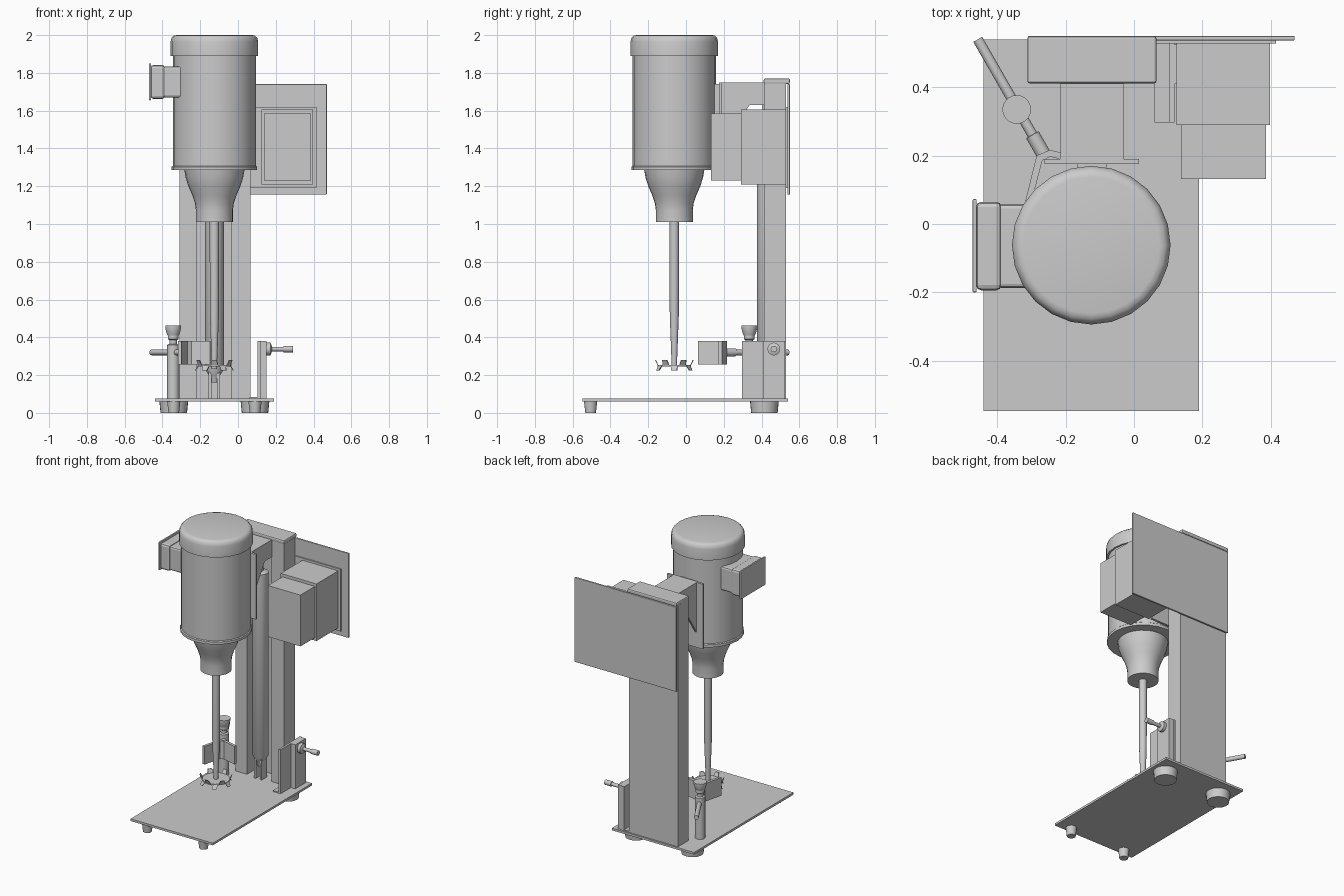
import bpy, bmesh, math
from mathutils import Vector

if "Cube" in bpy.data.objects:
    bpy.data.objects.remove(bpy.data.objects["Cube"])

CX, CY = -0.125, -0.062   # motor axis


def finish(name, bm, smooth=False):
    bmesh.ops.recalc_face_normals(bm, faces=bm.faces)
    me = bpy.data.meshes.new(name)
    bm.to_mesh(me)
    bm.free()
    ob = bpy.data.objects.new(name, me)
    bpy.context.collection.objects.link(ob)
    if smooth:
        bpy.ops.object.select_all(action='DESELECT')
        ob.select_set(True)
        bpy.context.view_layer.objects.active = ob
        bpy.ops.object.shade_smooth_by_angle(angle=math.radians(35))
    return ob


def box(name, x0, x1, y0, y1, z0, z1, bevel=0):
    bm = bmesh.new()
    bmesh.ops.create_cube(bm, size=1)
    for v in bm.verts:
        v.co = ((x0 + x1) / 2 + v.co.x * (x1 - x0),
                (y0 + y1) / 2 + v.co.y * (y1 - y0),
                (z0 + z1) / 2 + v.co.z * (z1 - z0))
    ob = finish(name, bm)
    if bevel:
        m = ob.modifiers.new("edge", 'BEVEL')
        m.width, m.segments = bevel, 2
    return ob


def prism(name, pts, offset):
    """Extrude a closed 3D polygon along an offset vector."""
    bm = bmesh.new()
    f = bm.faces.new([bm.verts.new(p) for p in pts])
    r = bmesh.ops.extrude_face_region(bm, geom=[f])
    bmesh.ops.translate(bm, vec=offset,
                        verts=[g for g in r['geom'] if isinstance(g, bmesh.types.BMVert)])
    return finish(name, bm)


def turned(name, origin, axis, profile, n=24):
    """Revolve (radius, distance) points about an axis, capped at both ends."""
    q = Vector(axis).to_track_quat('Z', 'Y')
    bm = bmesh.new()
    rings = []
    for r, d in profile:
        rings.append([bm.verts.new(Vector(origin) + q @ Vector(
            (r * math.cos(2 * math.pi * i / n), r * math.sin(2 * math.pi * i / n), d)))
            for i in range(n)])
    for a, b in zip(rings, rings[1:]):
        for i in range(n):
            bm.faces.new((a[i], a[(i + 1) % n], b[(i + 1) % n], b[i]))
    bm.faces.new(rings[0])
    bm.faces.new(rings[-1])
    return finish(name, bm, True)


UP, RIGHT = (0, 0, 1), (1, 0, 0)

# Base plate and feet
box("base_plate", -0.44, 0.19, -0.547, 0.54, 0.06, 0.075)
for side, x in (("left", -0.34), ("right", 0.09)):
    turned("rear_foot_" + side, (x, 0.415, 0), UP, [(0.07, 0), (0.076, 0.06)])
    turned("front_foot_" + side, (x, -0.505, 0), UP, [(0.028, 0), (0.035, 0.06)])

# Column, open at the front, with top cap
prism("column", [(x, y, 0.075) for x, y in (
    (-0.31, 0.53), (-0.31, 0.413), (-0.22, 0.413), (-0.22, 0.51),
    (-0.034, 0.51), (-0.034, 0.413), (0.065, 0.413), (0.065, 0.53))], (0, 0, 1.67))
box("column_cap", -0.312, 0.066, 0.411, 0.55, 1.742, 1.77, 0.008)

# Lift strut inside the column
turned("lift_strut", (CX, 0.425, 0), UP,
       [(0.02, 0.16), (0.03, 0.2), (0.05, 0.23), (0.05, 1.5), (0.02, 1.51), (0.02, 1.64)])
for i, x in enumerate((-0.155, -0.11)):
    box(f"strut_clevis_{i}", x, x + 0.015, 0.395, 0.455, 0.075, 0.22)
box("carriage", -0.215, -0.04, 0.41, 0.505, 1.63, 1.742)

# Motor support arm
box("motor_arm", -0.215, -0.03, 0.185, 0.42, 1.63, 1.75)
box("motor_plate", -0.262, 0.014, 0.175, 0.19, 1.3, 1.75)
box("motor_lug", -0.165, -0.08, 0.13, 0.178, 1.34, 1.74)
for i, x in enumerate((-0.215, -0.045)):
    prism(f"arm_gusset_{i}", [(x, 0.188, 1.4), (x, 0.188, 1.635), (x, 0.34, 1.635)],
          (0.015, 0, 0))

# Motor
turned("motor_body", (CX, CY, 0), UP, [(0.2, 1.285), (0.226, 1.285), (0.226, 1.303),
       (0.22, 1.308), (0.22, 1.9)])
turned("motor_cap", (CX, CY, 0), UP, [(0.215, 1.89), (0.232, 1.89), (0.232, 1.965),
       (0.227, 1.985), (0.215, 1.997), (0.2, 2.0)])
turned("motor_neck", (CX, CY, 0), UP, [(0.098, 1.01), (0.098, 1.075), (0.103, 1.11),
       (0.116, 1.15), (0.138, 1.2), (0.152, 1.245), (0.16, 1.29)])

# Motor terminal box
box("terminal_neck", -0.4, -0.29, CY - 0.125, CY + 0.12, 1.67, 1.835, 0.012)
box("terminal_box", -0.462, -0.388, CY - 0.132, CY + 0.127, 1.662, 1.842, 0.015)
box("terminal_lid", -0.472, -0.46, CY - 0.138, CY + 0.135, 1.655, 1.85, 0.004)

# Mixing shaft and toothed blade
turned("mixing_shaft", (CX, CY, 0), UP,
       [(0.014, 0.232), (0.015, 0.28), (0.024, 0.52), (0.025, 1.02)], 16)
turned("blade_disc", (CX, CY, 0), UP, [(0.088, 0.246), (0.088, 0.254)])
bm = bmesh.new()
N = 12
for i in range(N):
    a = 2 * math.pi * i / N
    h = math.pi / N * 0.85
    tip = 0.28 if i % 2 else 0.225
    quads = []
    for r in (0.0, 0.005):
        quads.append([bm.verts.new((CX + (rad + r) * math.cos(a + t),
                                    CY + (rad + r) * math.sin(a + t), z))
                      for rad, t, z in ((0.085, -h, 0.25), (0.085, h, 0.25),
                                        (0.098, h * 0.5, tip), (0.098, -h * 0.7, tip))])
    p, s = quads
    bm.faces.new(p)
    bm.faces.new(s[::-1])
    for k in range(4):
        m = (k + 1) % 4
        bm.faces.new((p[k], s[k], s[m], p[m]))
finish("blade_teeth", bm)

# Control panel at the back and its box
box("back_panel", -0.31, 0.47, 0.537, 0.55, 1.155, 1.74, 0.003)
box("panel_flange", 0.06, 0.415, 0.528, 0.54, 1.19, 1.62)
box("control_box", 0.124, 0.398, 0.29, 0.532, 1.21, 1.605)
box("control_box_front", 0.137, 0.386, 0.132, 0.292, 1.23, 1.585)

# Right clamp bracket with handle
box("bracket_foot", 0.06, 0.107, 0.297, 0.53, 0.075, 0.083)
box("bracket_plate", 0.103, 0.118, 0.297, 0.53, 0.075, 0.38)
box("bracket_block", 0.105, 0.152, 0.41, 0.525, 0.075, 0.38)
turned("bracket_handle", (0.15, 0.465, 0.338), RIGHT,
       [(0.034, 0), (0.034, 0.022), (0.012, 0.03), (0.012, 0.09),
        (0.017, 0.091), (0.017, 0.14)], 16)

# Vessel clamp on the left post
PX, PY = -0.343, 0.335
turned("clamp_post", (PX, PY, 0), UP, [(0.032, 0.07), (0.032, 0.36), (0.02, 0.365),
       (0.02, 0.385), (0.028, 0.39), (0.028, 0.41)], 20)
turned("clamp_knob", (PX, PY, 0), UP, [(0.03, 0.41), (0.036, 0.425), (0.042, 0.45),
       (0.042, 0.462)], 20)
start, end = Vector((-0.457, 0.54, 0.32)), Vector((-0.265, 0.205, 0.32))
L = (end - start).length
turned("clamp_rod", start, end - start, [(0.015, 0), (0.015, L - 0.065), (0.021, L - 0.064),
       (0.021, L)], 16)
prism("clamp_jaw", [(x, y, 0.255) for x, y in (
    (-0.318, 0.066), (-0.285, 0.2), (-0.245, 0.217), (-0.145, 0.19),
    (-0.148, 0.172), (-0.245, 0.197), (-0.268, 0.186), (-0.3, 0.064))], (0, 0, 0.125))
